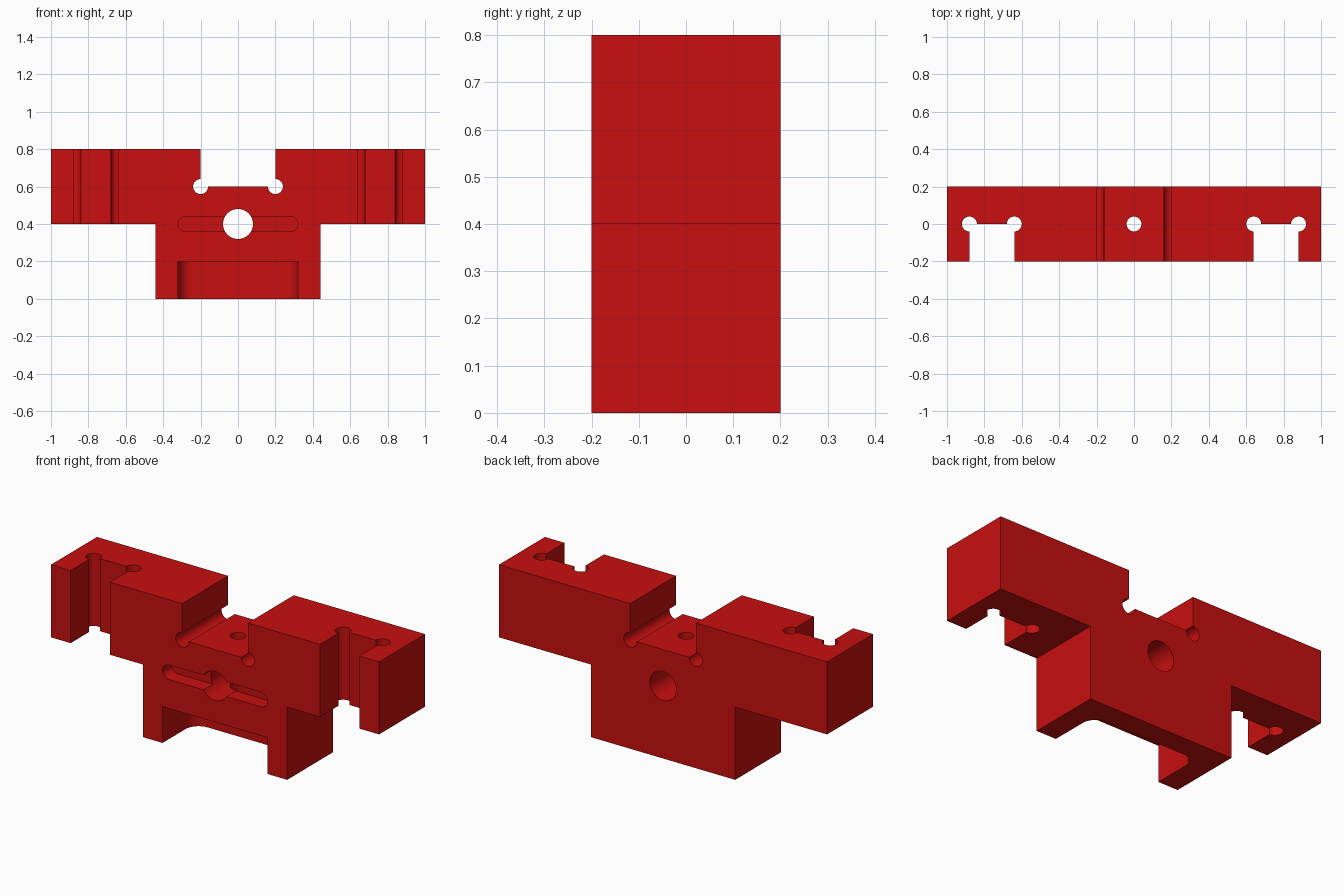
import bpy, bmesh, math

cube = bpy.data.objects.get("Cube")
if cube:
    bpy.data.objects.remove(cube, do_unlink=True)

red = bpy.data.materials.new("red")
red.use_nodes = True
colour = (0.58, 0.005, 0.005, 1)
red.diffuse_color = colour
red.node_tree.nodes["Principled BSDF"].inputs["Base Color"].default_value = colour


def arc(cx, cy, r, start, end, n):
    """Points on an arc, angles in degrees, both ends included."""
    angles = [math.radians(start + (end - start) * i / n) for i in range(n + 1)]
    return [(cx + r * math.cos(a), cy + r * math.sin(a)) for a in angles]


def circle(cx, cy, r, n=48):
    return arc(cx, cy, r, 0, 360, n)[:-1]


def prism(name, outline, axis, low, high):
    """Extrude a closed outline along y (outline in xz) or z (outline in xy)."""
    def place(p, w):
        return (p[0], w, p[1]) if axis == "y" else (p[0], p[1], w)
    bm = bmesh.new()
    a = [bm.verts.new(place(p, low)) for p in outline]
    b = [bm.verts.new(place(p, high)) for p in outline]
    bm.faces.new(a)
    bm.faces.new(b)
    n = len(outline)
    for i in range(n):
        j = (i + 1) % n
        bm.faces.new((a[i], a[j], b[j], b[i]))
    bmesh.ops.recalc_face_normals(bm, faces=bm.faces[:])
    mesh = bpy.data.meshes.new(name)
    bm.to_mesh(mesh)
    bm.free()
    mesh.materials.append(red)
    obj = bpy.data.objects.new(name, mesh)
    bpy.context.collection.objects.link(obj)
    return obj


# T-shaped block with a top notch and round corner reliefs
outline = [(-0.44, 0), (0.44, 0), (0.44, 0.4), (1, 0.4), (1, 0.8), (0.2, 0.8)]
outline += arc(0.2, 0.6, 0.04, 90, -180, 24)
outline += arc(-0.2, 0.6, 0.04, 0, -270, 24)
outline += [(-0.2, 0.8), (-1, 0.8), (-1, 0.4), (-0.44, 0.4)]
block = prism("mounting_block", outline, "y", -0.2, 0.2)

# Vertical channels in both arms, with corner reliefs
channel = [(0.64, -0.3), (0.88, -0.3)]
channel += arc(0.88, 0, 0.04, -90, 180, 24) + arc(0.64, 0, 0.04, 0, 270, 24)
cutters = [prism("arm_channel_cutter", [(s * x, y) for x, y in channel], "z", 0.3, 0.9)
           for s in (-1, 1)]

# Rounded pocket at the foot
pocket = [(-0.32, -0.3), (0.32, -0.3)]
pocket += arc(0.24, 0, 0.08, 0, 90, 12) + arc(-0.24, 0, 0.08, 90, 180, 12)
cutters.append(prism("foot_pocket_cutter", pocket, "z", -0.1, 0.2))

# Shallow rounded slot across the front
slot = arc(0.28, 0.4, 0.04, -90, 90, 16) + arc(-0.28, 0.4, 0.04, 90, 270, 16)
cutters.append(prism("front_slot_cutter", slot, "y", -0.3, -0.12))

# Through hole front to back, and vertical bore
cutters.append(prism("through_hole_cutter", circle(0, 0.4, 0.08), "y", -0.3, 0.3))
cutters.append(prism("vertical_bore_cutter", circle(0, 0, 0.04, 32), "z", 0.1, 0.7))

# Cut everything and discard the cutters
bpy.ops.object.select_all(action="DESELECT")
bpy.context.view_layer.objects.active = block
block.select_set(True)
for cutter in cutters:
    cutter.hide_render = True
    mod = block.modifiers.new(cutter.name, "BOOLEAN")
    mod.operation = "DIFFERENCE"
    mod.solver = "EXACT"
    mod.object = cutter
    bpy.ops.object.modifier_apply(modifier=mod.name)
    bpy.data.objects.remove(cutter, do_unlink=True)

bpy.ops.object.shade_smooth_by_angle(angle=math.radians(30))
